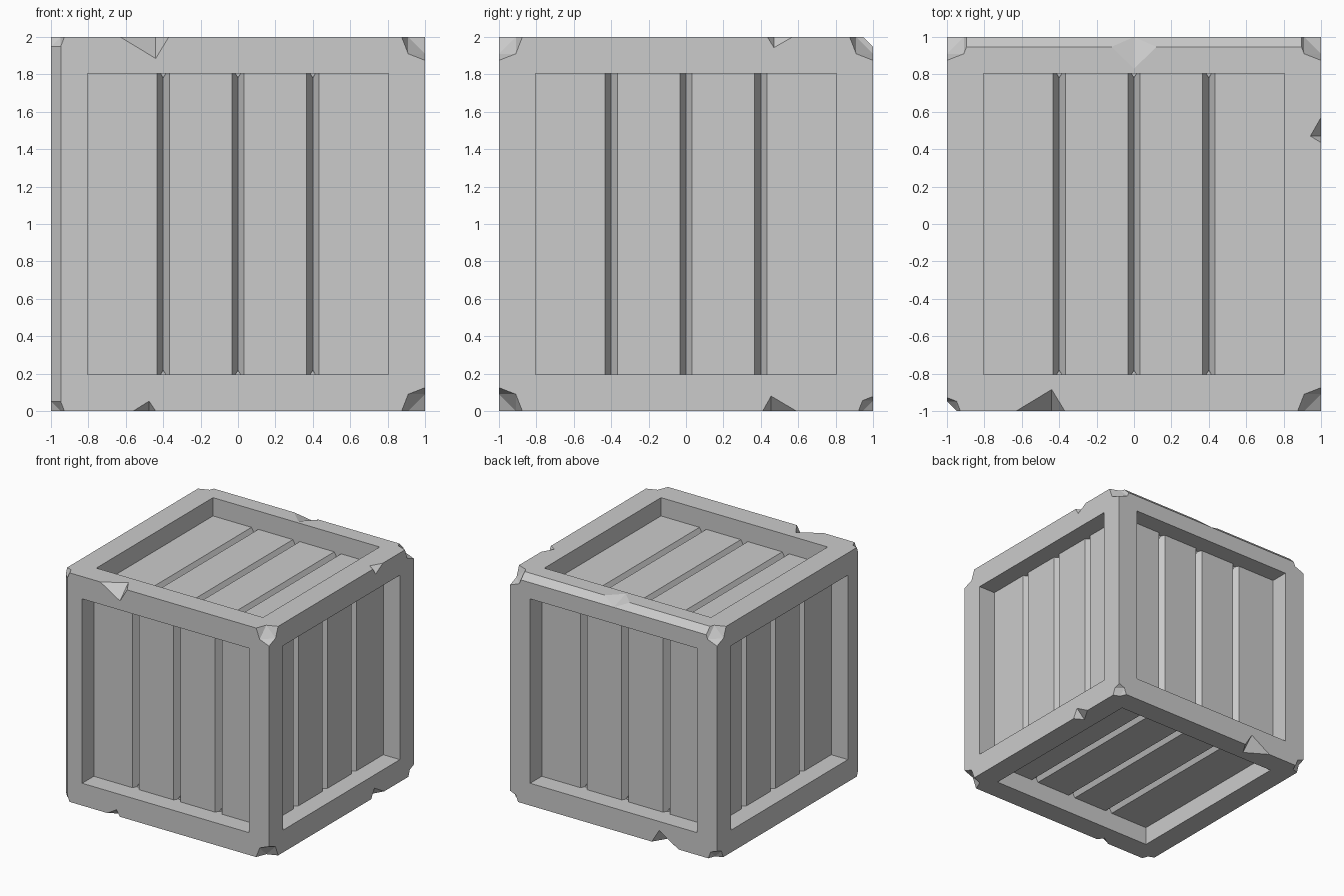
import bpy, bmesh
from mathutils import Vector, Matrix

if "Cube" in bpy.data.objects:
    bpy.data.objects.remove(bpy.data.objects["Cube"])

def make(name, bm):
    bmesh.ops.recalc_face_normals(bm, faces=bm.faces)
    me = bpy.data.meshes.new(name)
    bm.to_mesh(me)
    bm.free()
    ob = bpy.data.objects.new(name, me)
    bpy.context.collection.objects.link(ob)
    return ob

def hull(bm, pts):
    tmp = bmesh.new()
    vs = [tmp.verts.new(p) for p in pts]
    bmesh.ops.convex_hull(tmp, input=vs)
    me = bpy.data.meshes.new("tmp")
    tmp.to_mesh(me)
    tmp.free()
    bm.from_mesh(me)
    bpy.data.meshes.remove(me)

X, Y, Z = Vector((1, 0, 0)), Vector((0, 1, 0)), Vector((0, 0, 1))

# crate body: cube with two worn (bevelled) edges
bm = bmesh.new()
bmesh.ops.create_cube(bm, size=2, matrix=Matrix.Translation(Z))
def edge_at(mid):
    return min(bm.edges, key=lambda e: ((e.verts[0].co + e.verts[1].co) / 2 - Vector(mid)).length)
worn = [edge_at((-1, -1, 1)), edge_at((0, 1, 2))]
bmesh.ops.bevel(bm, geom=worn, offset=0.053, segments=1, affect='EDGES')
crate = make("crate", bm)

# recessed plank panels: one profile with V grooves, on all six sides
R, D, G, W = 0.805, 0.16, 0.06, 0.033
profile = [(-R, 0.1), (-R, -D)]
for c in (-0.4, 0, 0.4):
    profile += [(c - W, -D), (c, -D - G), (c + W, -D)]
profile += [(R, -D), (R, 0.1)]
bm = bmesh.new()
for u, v, n in ((X, Z, -Y), (X, Z, Y), (Y, Z, X), (Y, Z, -X), (X, Y, Z), (X, Y, -Z)):
    rings = [[bm.verts.new(Z + u * a + n * (1 + d) + v * s) for a, d in profile] for s in (-R, R)]
    bm.faces.new(rings[0])
    bm.faces.new(rings[1])
    for i in range(len(profile)):
        j = (i + 1) % len(profile)
        bm.faces.new((rings[0][i], rings[0][j], rings[1][j], rings[1][i]))
recess = make("panel_recess_cutter", bm)

# chipped corners: faceted ball around each corner
bm = bmesh.new()
corners = {(1, -1, 2): .125, (1, -1, 0): .125, (1, 1, 2): .125, (-1, 1, 2): .125,
           (1, 1, 0): .078, (-1, 1, 0): .085, (-1, -1, 2): .072, (-1, -1, 0): .072}
for c, r in corners.items():
    c = Vector(c)
    f = 0.72 * r
    pts = [c + a * s * r for a in (X, Y, Z) for s in (-1, 1)]
    pts += [c + a * s * f + b * t * f for a, b in ((X, Y), (Y, Z), (X, Z)) for s in (-1, 1) for t in (-1, 1)]
    hull(bm, pts)

# chipped edges: (edge origin, direction, start, deepest, end, depth)
edges = [((0, -1, 2), X, -.63, -.44, -.37, .115), ((0, -1, 0), X, -.56, -.475, -.44, .053),
         ((1, 0, 2), Y, .435, .47, .57, .057), ((1, 0, 0), Y, .41, .455, .59, .08),
         ((0, 1, 0), X, -.63, -.44, -.37, .115)]
for o, d, a, m, b, depth in edges:
    o = Vector(o)
    side = Y if d == X else X
    pts = [o + d * a, o + d * b]
    pts += [o + d * m + w * s * depth for w in (side, Z) for s in (-1, 1)]
    hull(bm, pts)
# shallow dent on the worn top edge
hull(bm, [(-.12, .947, 2), (.12, .947, 2), (0, .83, 2), (0, 1, 1.947), (0, 1, 2.06)])
chips = make("chip_cutter", bm)

# carve
bpy.context.view_layer.objects.active = crate
crate.select_set(True)
for cutter in (recess, chips):
    cutter.hide_render = True
    mod = crate.modifiers.new(cutter.name, 'BOOLEAN')
    mod.operation = 'DIFFERENCE'
    mod.solver = 'EXACT'
    mod.object = cutter
    bpy.ops.object.modifier_apply(modifier=mod.name)
    bpy.data.objects.remove(cutter)
